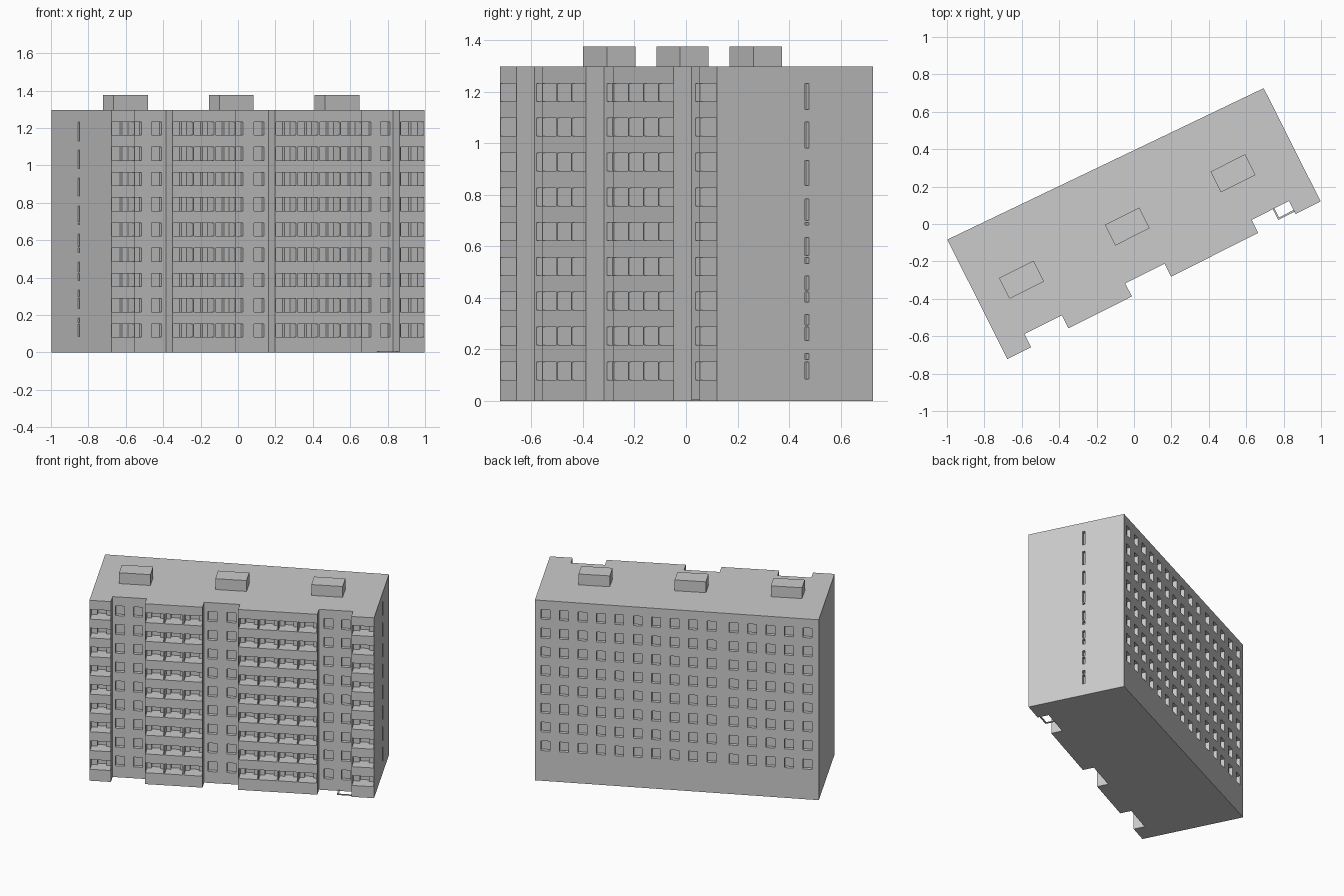
import bpy, bmesh
from math import radians
from mathutils import Matrix

if "Cube" in bpy.data.objects:
    bpy.data.objects.remove(bpy.data.objects["Cube"], do_unlink=True)

# Plan frame: x runs along the facade, y runs inward from the front
PLACE = Matrix.Translation((-0.677, -0.722, 0)) @ Matrix.Rotation(radians(26.7), 4, "Z")
LENGTH, HEIGHT = 1.875, 1.297
BACK_LEFT, BACK_RIGHT = 0.715, 0.678
RECESS = 0.078
FLOORS, PITCH, SILL, OPEN_H = 9, 0.135, 0.082, 0.07
WIN_W, WIN_D = 0.059, 0.025
BAYS = [(0, 0.142, 1), (0.365, 0.745, 3), (0.98, 1.501, 4), (1.725, LENGTH, 1)]
SLIT_Y = 0.39

concrete = bpy.data.materials.new("concrete_grey")
concrete.use_nodes = True
grey = (0.6, 0.6, 0.6, 1)
concrete.diffuse_color = grey
concrete.node_tree.nodes["Principled BSDF"].inputs["Base Color"].default_value = grey


def finish(name, bm):
    bmesh.ops.recalc_face_normals(bm, faces=bm.faces[:])
    mesh = bpy.data.meshes.new(name)
    bm.to_mesh(mesh)
    bm.free()
    mesh.materials.append(concrete)
    obj = bpy.data.objects.new(name, mesh)
    obj.matrix_world = PLACE
    bpy.context.scene.collection.objects.link(obj)
    return obj


def boxes(name, extents):
    """One object made of boxes given as (x0, x1, y0, y1, z0, z1)."""
    bm = bmesh.new()
    for x0, x1, y0, y1, z0, z1 in extents:
        m = Matrix.Translation(((x0 + x1) / 2, (y0 + y1) / 2, (z0 + z1) / 2))
        bmesh.ops.create_cube(bm, size=1, matrix=m @ Matrix.Diagonal((x1 - x0, y1 - y0, z1 - z0, 1)))
    return finish(name, bm)


def cut(target, extents):
    cutter = boxes("cutter", extents)
    cutter.hide_render = True
    mod = target.modifiers.new("cut", "BOOLEAN")
    mod.operation, mod.solver, mod.object = "DIFFERENCE", "EXACT", cutter
    bpy.context.view_layer.objects.active = target
    bpy.ops.object.modifier_apply(modifier=mod.name)
    bpy.data.objects.remove(cutter, do_unlink=True)


def back_at(x):
    return BACK_LEFT + (BACK_RIGHT - BACK_LEFT) * x / LENGTH


# Main block: plan with projecting bays, extruded upward
plan = []
for start, end, _ in BAYS:
    if start > 0:
        plan += [(start, RECESS)]
    plan += [(start, 0), (end, 0)]
    if end < LENGTH:
        plan += [(end, RECESS)]
plan += [(LENGTH, BACK_RIGHT), (0, BACK_LEFT)]
bm = bmesh.new()
base = bm.faces.new([bm.verts.new((x, y, 0)) for x, y in plan])
top = bmesh.ops.extrude_face_region(bm, geom=[base])["geom"]
bmesh.ops.translate(bm, vec=(0, 0, HEIGHT), verts=[v for v in top if isinstance(v, bmesh.types.BMVert)])
building = finish("apartment_block", bm)

# Loggias in the bays, each with a window in its back wall
floors = [SILL + PITCH * i for i in range(FLOORS)]
loggias, windows = [], []
for z in floors:
    for start, end, count in BAYS:
        step = (end - start) / count
        for k in range(count):
            x = start + step * k
            loggias.append((x + 0.004, x + step - 0.004, -0.05, 0.075, z, z + OPEN_H))
            mid = x + step / 2
            windows.append((mid - WIN_W / 2, mid + WIN_W / 2, 0.05, 0.075 + WIN_D, z, z + OPEN_H))

# Windows in the recessed strips of the front
for z in floors:
    for x in (0.161, 0.28, 0.769, 0.894, 1.534, 1.649):
        windows.append((x, x + WIN_W, RECESS - 0.05, RECESS + WIN_D, z, z + OPEN_H))

# Rear windows, none on the ground floor
columns = [LENGTH - 0.069 - 0.122 * i - (0.023 if i > 9 else 0) for i in range(15)]
for z in floors[1:]:
    for x in columns:
        y = back_at(x)
        windows.append((x - WIN_W / 2, x + WIN_W / 2, y - WIN_D, y + 0.05, z, z + OPEN_H))

# Tall stair slits on both end walls
for i in range(8):
    z = 0.085 + 0.1495 * i
    for x in (0, LENGTH):
        windows.append((x - WIN_D, x + WIN_D, SLIT_Y - 0.009, SLIT_Y + 0.009, z, z + 0.1))

cut(building, loggias)
cut(building, windows)

# Floor slabs showing inside the stair slits
boxes("stair_slabs", [(x - 0.024, x + 0.024, SLIT_Y - 0.012, SLIT_Y + 0.012, z + OPEN_H, z + OPEN_H + 0.008)
                      for z in floors for x in (0.025, LENGTH - 0.025)])

# Lift housings on the roof
for name, x in (("left", 0.258), ("middle", 0.891), ("right", 1.524)):
    boxes(name + "_roof_housing", [(x - 0.103, x + 0.103, 0.283, 0.407, HEIGHT, 1.375)])

# Low kerb round the entrance in the right recess
boxes("entrance_kerb", [(1.628, 1.638, 0.014, RECESS, 0, 0.006),
                        (1.638, 1.725, 0.014, 0.024, 0, 0.006)])
